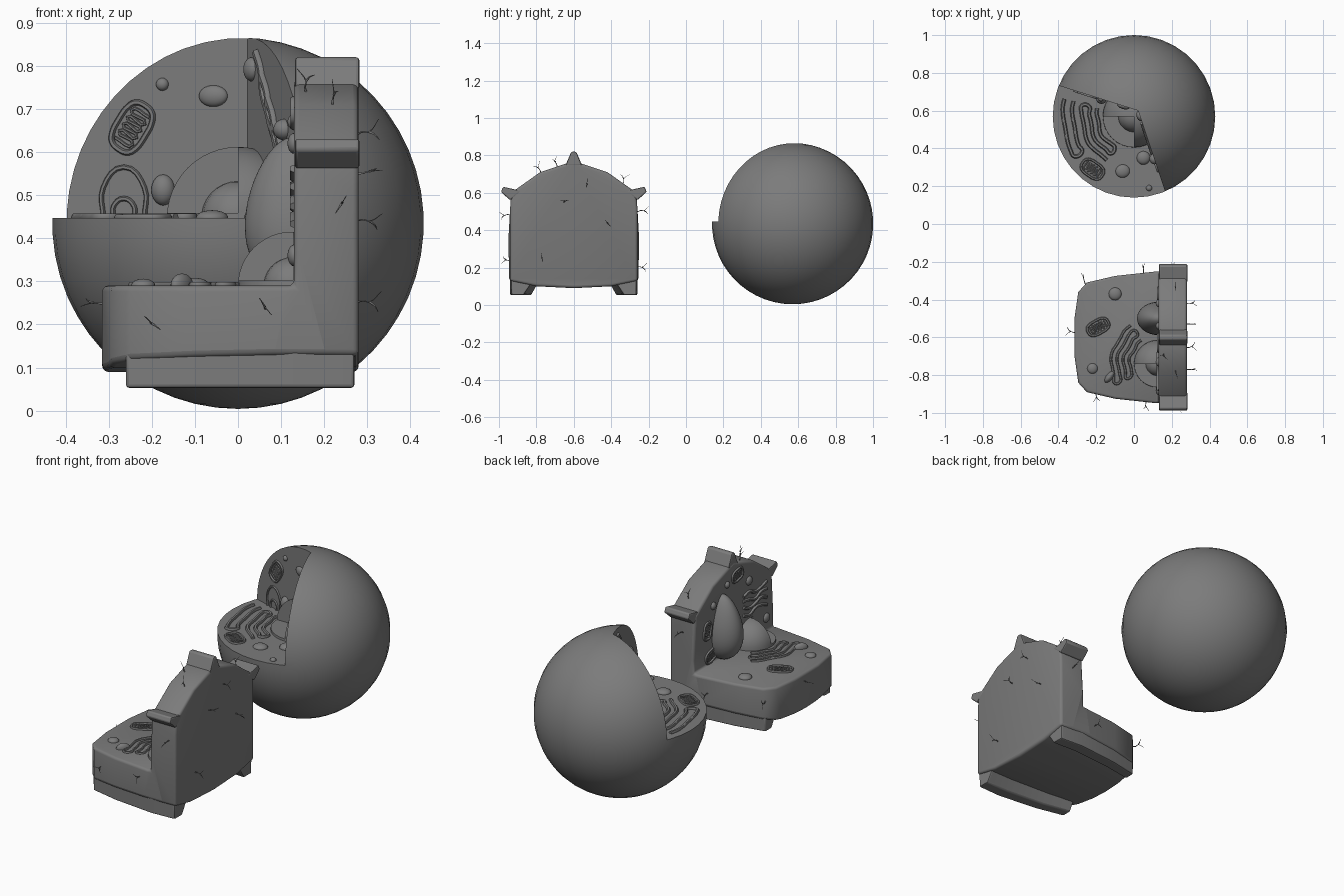
import bpy, bmesh, math, random
from mathutils import Matrix, Vector

if "Cube" in bpy.data.objects:
    bpy.data.objects.remove(bpy.data.objects["Cube"])

random.seed(4)
COL = bpy.context.collection


def add(name, bm, mat=None, angle=40):
    bmesh.ops.recalc_face_normals(bm, faces=bm.faces)
    me = bpy.data.meshes.new(name)
    bm.to_mesh(me)
    bm.free()
    if mat:
        me.transform(mat)
    ob = bpy.data.objects.new(name, me)
    COL.objects.link(ob)
    return smooth(ob, angle)


def smooth(ob, angle=40):
    bpy.ops.object.select_all(action='DESELECT')
    ob.select_set(True)
    bpy.context.view_layer.objects.active = ob
    bpy.ops.object.shade_smooth_by_angle(angle=math.radians(angle))
    return ob


def box(name, lo, hi):
    bm = bmesh.new()
    bmesh.ops.create_cube(bm, size=1)
    for v in bm.verts:
        v.co = Vector([(a + b) / 2 + c * (b - a) for a, b, c in zip(lo, hi, v.co)])
    return add(name, bm)


def prism(name, pts, stations, axis='x', oy=-0.6):
    """Loft an outline along x (or z) through (position, y scale) stations."""
    bm = bmesh.new()
    rings = [[bm.verts.new((t, oy + p * s, q) if axis == 'x' else (p, oy + q, t))
              for p, q in pts] for t, s in stations]
    n = len(pts)
    bm.faces.new(rings[0])
    bm.faces.new(rings[-1])
    for a, b in zip(rings, rings[1:]):
        for i in range(n):
            j = (i + 1) % n
            bm.faces.new((a[i], a[j], b[j], b[i]))
    return add(name, bm)


def boolean(ob, cutter, op, keep=False):
    bpy.context.view_layer.objects.active = ob
    m = ob.modifiers.new('cut', 'BOOLEAN')
    m.operation, m.object, m.solver = op, cutter, 'EXACT'
    bpy.ops.object.modifier_apply(modifier='cut')
    if not keep:
        bpy.data.objects.remove(cutter)


def bevel(ob, w, seg=3, angle=40):
    bpy.context.view_layer.objects.active = ob
    m = ob.modifiers.new('bevel', 'BEVEL')
    m.width, m.segments, m.angle_limit = w, seg, math.radians(angle)
    bpy.ops.object.modifier_apply(modifier='bevel')
    smooth(ob)


def frame(o, u, v):
    u, v = Vector(u).normalized(), Vector(v)
    m = Matrix((u, v, u.cross(v))).transposed().to_4x4()
    m.translation = o
    return m


def blob(name, fr, pos, r, rot=0, seg=20):
    bm = bmesh.new()
    bmesh.ops.create_uvsphere(bm, u_segments=seg, v_segments=seg * 3 // 4, radius=1)
    m = Matrix.Translation((*pos, 0)) @ Matrix.Rotation(rot, 4, 'Z') @ Matrix.Diagonal((*r, 1))
    return add(name, bm, fr @ m, 60)


def tube(name, fr, paths, r, closed=False, taper=False):
    cu = bpy.data.curves.new(name, 'CURVE')
    cu.dimensions, cu.bevel_depth = '3D', r
    cu.bevel_resolution, cu.resolution_u, cu.use_fill_caps = 1, 4, True
    for pts in paths:
        sp = cu.splines.new('BEZIER')
        sp.bezier_points.add(len(pts) - 1)
        sp.use_cyclic_u = closed
        for i, (b, p) in enumerate(zip(sp.bezier_points, pts)):
            b.co = p if len(p) == 3 else (*p, 0.002)
            b.handle_left_type = b.handle_right_type = 'AUTO'
            b.radius = 1 - 0.75 * i / (len(pts) - 1) if taper else 1
    tmp = bpy.data.objects.new(name, cu)
    COL.objects.link(tmp)
    dg = bpy.context.evaluated_depsgraph_get()
    me = bpy.data.meshes.new_from_object(tmp.evaluated_get(dg))
    bpy.data.objects.remove(tmp)
    me.transform(fr)
    ob = bpy.data.objects.new(name, me)
    COL.objects.link(ob)
    return smooth(ob, 60)


def mitochondrion(fr, pos, length, width, rot):
    m = fr @ Matrix.Translation((*pos, 0)) @ Matrix.Rotation(rot, 4, 'Z')
    a, b = length / 2, width / 2
    rim = [(a * math.copysign(abs(math.cos(t)) ** .7, math.cos(t)),
            b * math.copysign(abs(math.sin(t)) ** .7, math.sin(t)))
           for t in [i * math.tau / 12 for i in range(12)]]
    tube('mitochondrion_rim', m, [rim], 0.007, True)
    zig = [(-a * .7 + a * 1.4 * i / 9, b * .6 * (-1) ** i) for i in range(10)]
    tube('mitochondrion_folds', m, [zig], 0.004)


def reticulum(name, fr, c, radii, a0, a1, r):
    """Winding ribbon of concentric arcs joined at alternate ends."""
    pts = []
    for k, rad in enumerate(radii):
        angs = [a0 + (a1 - a0) * i / 8 for i in range(9)]
        for a in (angs if k % 2 == 0 else angs[::-1]):
            w = rad + 0.006 * math.sin(math.radians(a) * 9)
            pts.append((c[0] + w * math.cos(math.radians(a)), c[1] + w * math.sin(math.radians(a))))
    tube(name, fr, [pts], r)


# ---- Round cell: sphere with an upper 126 degree wedge removed
C = Vector((0, 0.57, 0.435))
FZ = 0.447
V = Vector((0.022, 0.6, FZ))
floor = frame((0, 0, FZ), (1, 0, 0), (0, 1, 0))
wall_a = frame(V, (0.954, -0.3, 0), (0, 0, 1))
wall_b = frame(V, (0.316, -0.949, 0), (0, 0, 1))
wedge = prism('wedge', [(0.022, 0.6), (-1.31, 1.02), (-1.4, -1), (0.464, -0.73)],
              [(FZ, 1), (1.5, 1)], 'z', 0)
cell = blob('round_cell_body', Matrix.Translation(C), (0, 0), (0.431, 0.431, 0.431), seg=36)
boolean(cell, wedge, 'DIFFERENCE', True)
smooth(cell, 35)

# Nucleus with a quarter opened to show the nucleolus
nuc = blob('round_cell_nucleus', floor, (0, 0.57), (0.165,) * 3, seg=32)
boolean(nuc, wedge, 'INTERSECT')
boolean(nuc, box('opening', (-.4, .2, FZ + .012), (0, .57, 1)), 'DIFFERENCE')
smooth(nuc)
blob('round_cell_nucleolus', floor, (0, 0.57), (0.085,) * 3)

# Organelles on the floor and both cut walls
reticulum('round_cell_reticulum', floor, (0, 0.57), (0.195, 0.235, 0.275), 168, 238, 0.01)
reticulum('outer_reticulum', floor, (0, 0.57), (0.325, 0.375), 166, 214, 0.01)
mitochondrion(floor, (-0.22, 0.29), 0.125, 0.08, -0.6)
blob('vesicle', floor, (-0.06, 0.28), (0.038, 0.035, 0.018), 0.2)
blob('vesicle', floor, (0.05, 0.35), (0.036, 0.036, 0.022))
blob('vesicle', floor, (0.08, 0.19), (0.016, 0.016, 0.014))
mitochondrion(wall_a, (-0.28, 0.21), 0.12, 0.075, 1.0)
blob('vesicle', wall_a, (-0.083, 0.283), (0.035, 0.025, 0.016))
blob('vesicle', wall_a, (-0.207, 0.31), (0.015, 0.015, 0.013))
blob('vesicle', wall_a, (-0.205, 0.065), (0.028, 0.036, 0.025))
for w, h in ((0.05, 0.118), (0.025, 0.045)):
    tube('wall_reticulum', wall_a, [[(-.3 - w, 0), (-.3 - w, h * .6), (-.3, h),
                                     (-.3 + w, h * .6), (-.3 + w, 0)]], 0.006)
for k in range(4):
    tube('golgi_fold', wall_b, [[(.07 + .045 * k + .03 * i + .012 * math.sin(i * 2),
                                  .385 - .055 * k - .045 * i) for i in range(5 - (k > 1))]], 0.01)
blob('vesicle', wall_b, (0.03, 0.345), (0.028, 0.028, 0.018))
blob('vesicle', wall_b, (0.27, 0.205), (0.028, 0.025, 0.025))
mitochondrion(wall_b, (0.3, 0.1), 0.1, 0.06, 1.2)

# ---- Walled cell: gabled prism, rounded in plan, with an upper block removed
half = [(0.345, 0.13), (0.35, 0.36), (0.335, 0.60), (0.18, 0.71)]
outline = [(0, 0.09), (0.2, 0.1)] + half + [(0, 0.77)] + [(-y, z) for y, z in half[::-1]] + [(-0.2, 0.1)]
side = [(0.28, 0.34), (0.13, 0.35), (-0.1, 0.325), (-0.25, 0.29), (-0.295, 0.24), (-0.315, 0.1)]
body = prism('walled_cell_body', outline, [(-0.5, 1), (0.5, 1)])
boolean(body, prism('plan', side + [(x, -y) for x, y in side[::-1]], [(-0.2, 1), (1.2, 1)], 'z'), 'INTERSECT')
boolean(body, box('block', (-1, -1.5, 0.29), (0.13, 0.1, 1.5)), 'DIFFERENCE')
bevel(body, 0.014)

# Stubs of neighbouring walls along the corners
top = [(0.132, 1), (0.282, 1)]
ridge = prism('ridge_stub', [(-0.045, 0.745), (-0.013, 0.82), (0.013, 0.82), (0.045, 0.745)], top)
bevel(ridge, 0.008, 2)
for s in (-1, 1):
    sh = prism('shoulder_stub', [(s * y, z) for y, z in
               ((0.28, 0.61), (0.378, 0.632), (0.39, 0.605), (0.34, 0.56))], top)
    ft = prism('foot_stub', [(s * y, z) for y, z in
               ((0.343, 0.15), (0.342, 0.053), (0.275, 0.053), (0.23, 0.12))],
               [(-0.26, .825), (-.1, .925), (.13, .995), (.27, .975)])
    bevel(sh, 0.007, 2)
    bevel(ft, 0.007, 2)

# Nucleus, vacuole and organelles
base = frame((0, 0, 0.29), (1, 0, 0), (0, 1, 0))
wall = frame((0.13, -0.6, 0), (0, -1, 0), (0, 0, 1))
nuc = blob('walled_cell_nucleus', base, (0.125, -0.74), (0.125,) * 3, seg=32)
boolean(nuc, box('room', (-.3, -1, .29), (.131, -.3, 1)), 'INTERSECT')
boolean(nuc, box('opening', (-.3, -1, .302), (.128, -.74, 1)), 'DIFFERENCE')
smooth(nuc)
blob('walled_cell_nucleolus', base, (0.125, -0.74), (0.065,) * 3)
vac = blob('vacuole', wall, (-0.1, 0.46), (0.085, 0.175, 0.112), seg=28)
for v in vac.data.vertices:
    t = (v.co.z - 0.46) / 0.175
    v.co.y = -0.5 + (v.co.y + 0.5) * (1 - 0.3 * t)
    v.co.x = 0.13 + (v.co.x - 0.13) * (1 - 0.2 * t)
reticulum('walled_cell_reticulum', base, (0.125, -0.74), (0.148, 0.18, 0.212, 0.244), 125, 205, 0.007)
mitochondrion(base, (-0.19, -0.545), 0.12, 0.07, 0.5)
blob('vesicle', base, (-0.1, -0.37), (0.034, 0.034, 0.018))
blob('vesicle', base, (-0.22, -0.765), (0.028, 0.028, 0.016))
blob('vesicle', base, (-0.13, -0.81), (0.036, 0.018, 0.028), 0.9)
for u, v, rot in ((0.03, 0.69, 0.2), (-0.23, 0.48, 1.4), (-0.2, 0.335, 0.3)):
    mitochondrion(wall, (u, v), 0.09, 0.06, rot)
for u, v, r in ((-0.18, 0.6, 0.02), (0.13, 0.62, 0.024), (-0.06, 0.67, 0.018), (0.28, 0.36, 0.025)):
    blob('vesicle', wall, (u, v), (r, r, 0.015))
for k in range(4):
    tube('walled_cell_golgi', wall, [[(.08 + .05 * i, .55 - .035 * k + .012 * math.sin(i * 2 + k))
                                      for i in range(5)]], 0.009)

# Fine branching strands on the outer wall
twigs = [((.28, -.42, .44), (1, 0, 0)), ((.28, -.53, .64), (1, 0, .3)), ((.28, -.65, .55), (1, 0, .2)),
         ((.28, -.77, .25), (1, 0, .1)), ((-.31, -.57, .25), (-1, 0, 0)),
         ((-.26, -.31, .22), (-.3, 1, 0)), ((.05, -.26, .2), (0, 1, .1)), ((.2, -.25, .5), (.1, 1, .2)),
         ((-.2, -.89, .2), (0, -1, .1)), ((.06, -.935, .24), (.1, -1, 0)), ((.24, -.945, .48), (0, -1, 0)),
         ((.16, -.69, .74), (-.1, -.3, 1)), ((.22, -.78, .71), (.1, -.4, 1)), ((.22, -.34, .65), (0, .3, 1))]
for p, d in twigs:
    d = Vector(d).normalized()
    e = d.orthogonal().normalized()
    e.rotate(Matrix.Rotation(random.uniform(0, 6.28), 3, d))
    p = Vector(p) - d * 0.01
    k = p + d * 0.035
    paths = [[p, p + d * .02 + e * .004, k, k + d * .03 + e * .022],
             [k, k + d * .012 - e * .012, k + d * .018 - e * .026]]
    tube('wall_strand', Matrix(), paths, 0.003, taper=True)

# Dark grey finish on every part
grey = bpy.data.materials.new('dark_grey')
grey.diffuse_color = (0.2, 0.2, 0.2, 1)
grey.use_nodes = True
grey.node_tree.nodes["Principled BSDF"].inputs["Base Color"].default_value = grey.diffuse_color
for ob in COL.objects:
    ob.data.materials.clear()
    ob.data.materials.append(grey)
